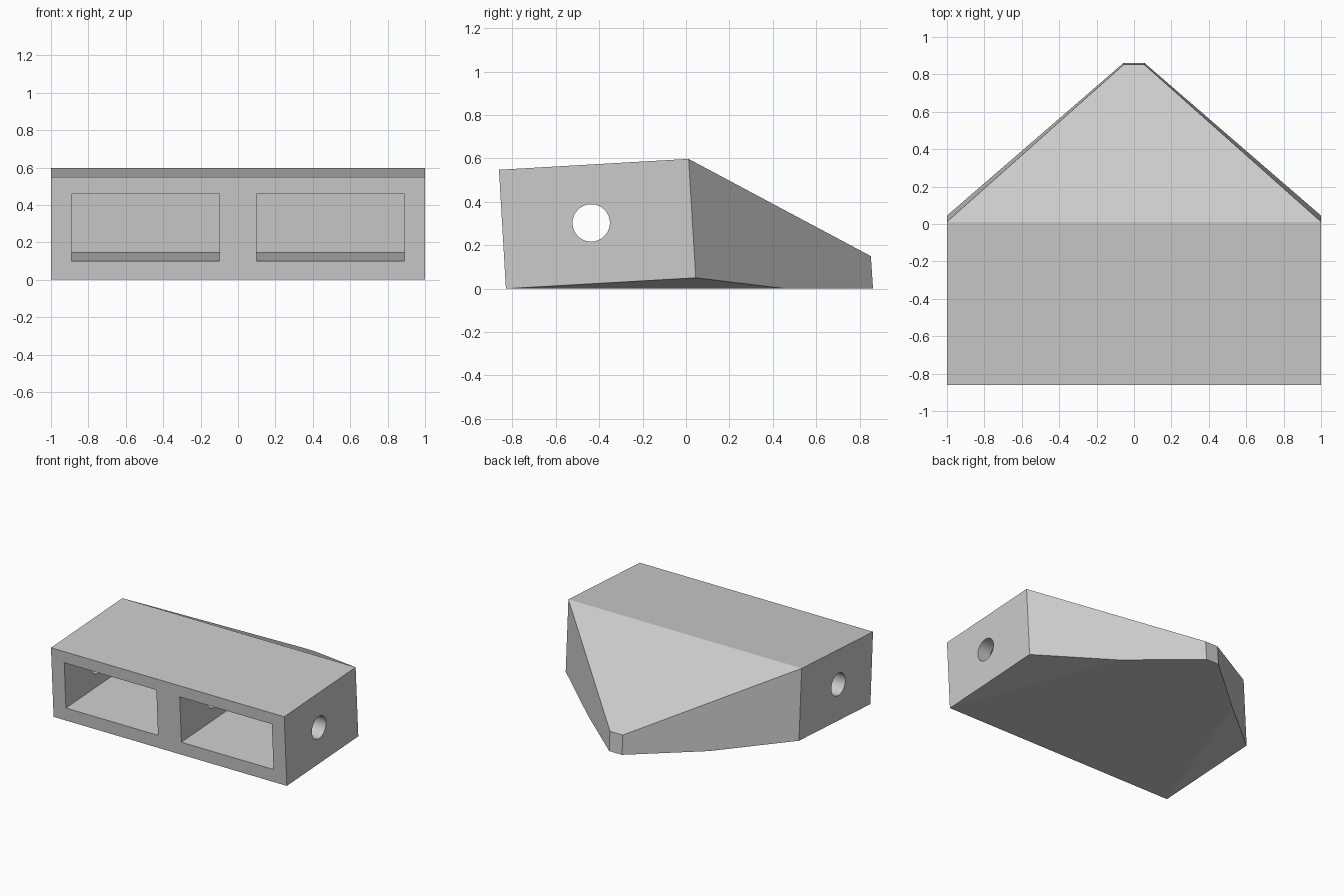
import bpy, bmesh, math
from mathutils import Matrix, Vector

if "Cube" in bpy.data.objects:
    bpy.data.objects.remove(bpy.data.objects["Cube"], do_unlink=True)

TILT = math.radians(3.3)   # the whole box leans back slightly
FRONT_Y = -0.83            # front bottom edge rests on the ground

grey = bpy.data.materials.new("light grey")
grey.use_nodes = True
grey.diffuse_color = (0.6, 0.6, 0.6, 1)
grey.node_tree.nodes["Principled BSDF"].inputs["Base Color"].default_value = (0.6, 0.6, 0.6, 1)


def make_object(name, bm):
    bmesh.ops.recalc_face_normals(bm, faces=bm.faces)
    mesh = bpy.data.meshes.new(name)
    bm.to_mesh(mesh)
    bm.free()
    mesh.materials.append(grey)
    obj = bpy.data.objects.new(name, mesh)
    bpy.context.collection.objects.link(obj)
    return obj


def cut(target, cutter):
    cutter.hide_render = True
    mod = target.modifiers.new("cut", 'BOOLEAN')
    mod.operation = 'DIFFERENCE'
    mod.solver = 'EXACT'
    mod.object = cutter
    bpy.context.view_layer.objects.active = target
    bpy.ops.object.modifier_apply(modifier=mod.name)
    bpy.data.objects.remove(cutter, do_unlink=True)


# Solid housing: box front with a tapered tail, as a mirrored convex hull
half = [(1, -0.83, 0), (1, -0.862, 0.548), (1, 0.012, 0.598), (1, 0.045, 0.05),
        (0.52, 0.46, 0), (0.055, 0.852, 0.15), (0.055, 0.862, 0)]
bm = bmesh.new()
for x, y, z in half:
    for side in (1, -1):
        bm.verts.new((side * x, y, z))
bmesh.ops.convex_hull(bm, input=bm.verts)
bmesh.ops.dissolve_limit(bm, angle_limit=math.radians(2), verts=bm.verts, edges=bm.edges)
housing = make_object("housing", bm)

# Two front pockets, following the lean of the box
lean = Matrix.Translation((0, FRONT_Y, 0)) @ Matrix.Rotation(TILT, 4, 'X')
for side in (1, -1):
    bm = bmesh.new()
    bmesh.ops.create_cube(bm, size=1)
    bmesh.ops.scale(bm, vec=(0.79, 0.99, 0.36), verts=bm.verts)
    bmesh.ops.translate(bm, vec=(side * 0.495, 0.295, 0.28), verts=bm.verts)
    bmesh.ops.transform(bm, matrix=lean, verts=bm.verts)
    cut(housing, make_object("pocket_cutter", bm))

# Round hole running through both sides and the divider
bm = bmesh.new()
place = Matrix.Translation(Vector((0, -0.437, 0.303))) @ Matrix.Rotation(math.pi / 2, 4, 'Y')
bmesh.ops.create_cone(bm, cap_ends=True, segments=64, radius1=0.086, radius2=0.086,
                      depth=2.4, matrix=place)
cut(housing, make_object("hole_cutter", bm))

# Smooth only the hole wall
bpy.ops.object.select_all(action='DESELECT')
housing.select_set(True)
bpy.context.view_layer.objects.active = housing
bpy.ops.object.shade_smooth_by_angle(angle=math.radians(8))
